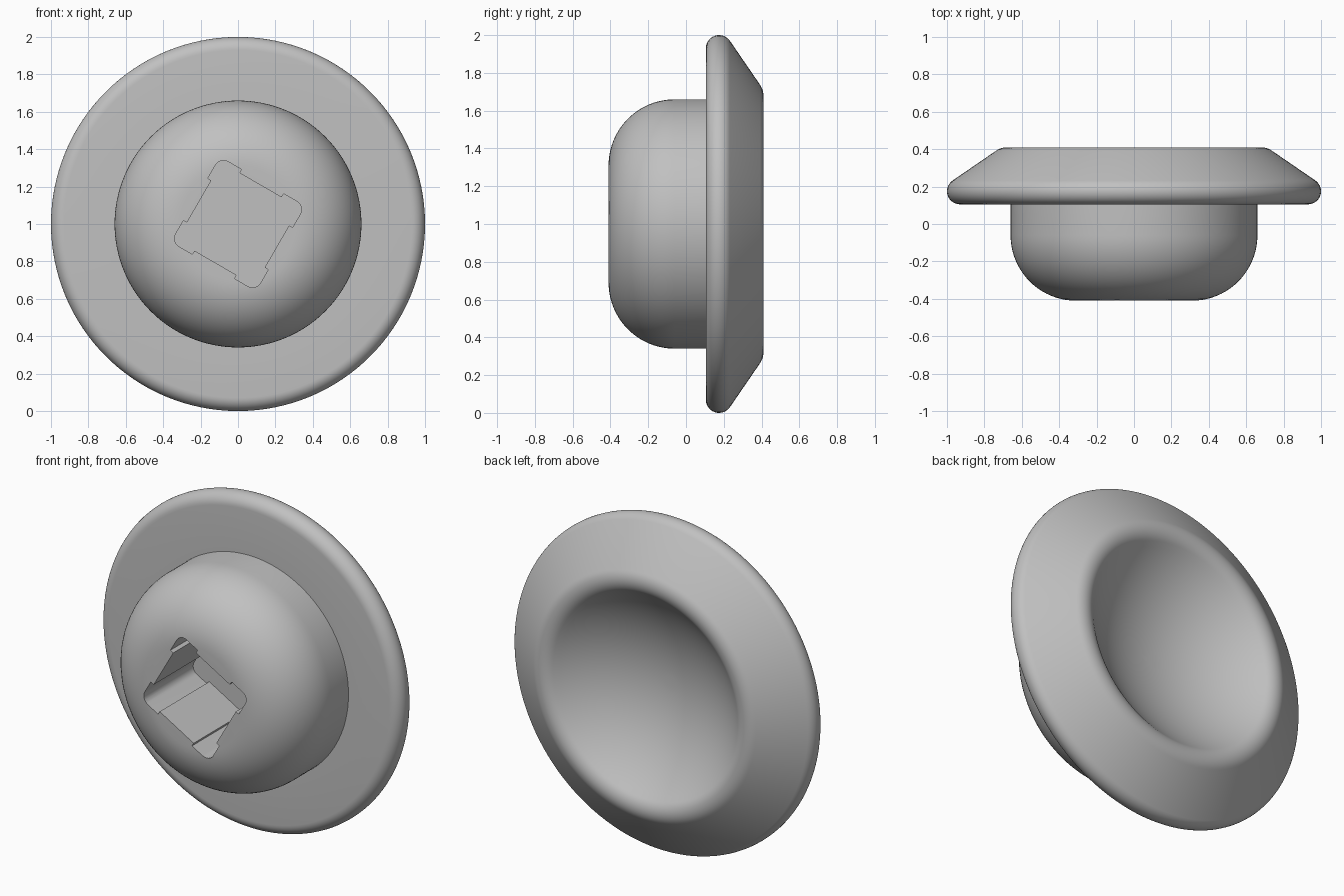
import bpy, bmesh
from math import sin, cos, tau, radians, asin

if "Cube" in bpy.data.objects:
    bpy.data.objects.remove(bpy.data.objects["Cube"])

SEGMENTS = 128


def arc(cx, cy, r, start, end, steps):
    """Points on an arc; angles in degrees."""
    return [(cx + r * cos(radians(start + (end - start) * i / steps)),
             cy + r * sin(radians(start + (end - start) * i / steps)))
            for i in range(steps + 1)]


def finish(name, bm):
    bmesh.ops.recalc_face_normals(bm, faces=bm.faces)
    mesh = bpy.data.meshes.new(name)
    bm.to_mesh(mesh)
    bm.free()
    obj = bpy.data.objects.new(name, mesh)
    bpy.context.collection.objects.link(obj)
    return obj


def lathe(name, profile):
    """Spin a (radius, depth) profile about the front-back axis and cap both ends."""
    bm = bmesh.new()
    rings = [[bm.verts.new((r * cos(tau * i / SEGMENTS), y, 1 + r * sin(tau * i / SEGMENTS)))
              for i in range(SEGMENTS)] for r, y in profile]
    for a, b in zip(rings, rings[1:]):
        for i in range(SEGMENTS):
            j = (i + 1) % SEGMENTS
            bm.faces.new((a[i], a[j], b[j], b[i]))
    bm.faces.new(rings[0])
    bm.faces.new(rings[-1])
    return finish(name, bm)


def prism(name, outline, front, back):
    """Extrude an (x, z) outline along the depth axis."""
    bm = bmesh.new()
    face = bm.faces.new([bm.verts.new((x, front, 1 + z)) for x, z in outline])
    moved = bmesh.ops.extrude_face_region(bm, geom=[face])["geom"]
    verts = [v for v in moved if isinstance(v, bmesh.types.BMVert)]
    bmesh.ops.translate(bm, verts=verts, vec=(0, back - front, 0))
    return finish(name, bm)


# Round knob, flange and rolled back rim
profile = arc(0.31, -0.06, 0.35, -90, 0, 20)
profile += [(0.66, 0.105)]
profile += arc(0.93, 0.175, 0.07, -90, 54, 14)
profile += arc(0.68, 0.31, 0.10, 54, 132, 12)

# Spherical dish sunk into the back
edge_r, edge_y = profile[-1]
radius = edge_r / cos(radians(48))
centre_y = edge_y + radius * sin(radians(48))
edge_angle = asin(edge_r / radius)
for i in range(1, 20):
    a = edge_angle * (1 - i / 20)
    profile.append((radius * sin(a), centre_y - radius * cos(a)))
body = lathe("flanged_knob", profile)

# Square socket with rounded corner lobes, turned about the axis
half, inset, lobe, round_r = 0.262, 0.24, 0.13, 0.05
quarter = [(inset, -lobe), (inset, lobe), (half, lobe)]
quarter += arc(half - round_r, half - round_r, round_r, 0, 90, 8)
quarter += [(lobe, half)]
outline = []
for k in range(4):
    t = radians(90 * k - 30)
    outline += [(x * cos(t) - z * sin(t), x * sin(t) + z * cos(t)) for x, z in quarter]
cutter = prism("socket_cutter", outline, -0.6, 0.06)
cutter.hide_render = True

cut = body.modifiers.new("socket", "BOOLEAN")
cut.operation = "DIFFERENCE"
cut.solver = "EXACT"
cut.object = cutter
bpy.ops.object.select_all(action="DESELECT")
body.select_set(True)
bpy.context.view_layer.objects.active = body
bpy.ops.object.modifier_apply(modifier=cut.name)
bpy.data.objects.remove(cutter)

# Plain grey finish
grey = bpy.data.materials.new("plain_grey")
grey.use_nodes = True
colour = (0.53, 0.53, 0.53, 1)
grey.diffuse_color = colour
grey.node_tree.nodes["Principled BSDF"].inputs["Base Color"].default_value = colour
body.data.materials.clear()
body.data.materials.append(grey)
bpy.ops.object.shade_smooth_by_angle(angle=radians(30))
